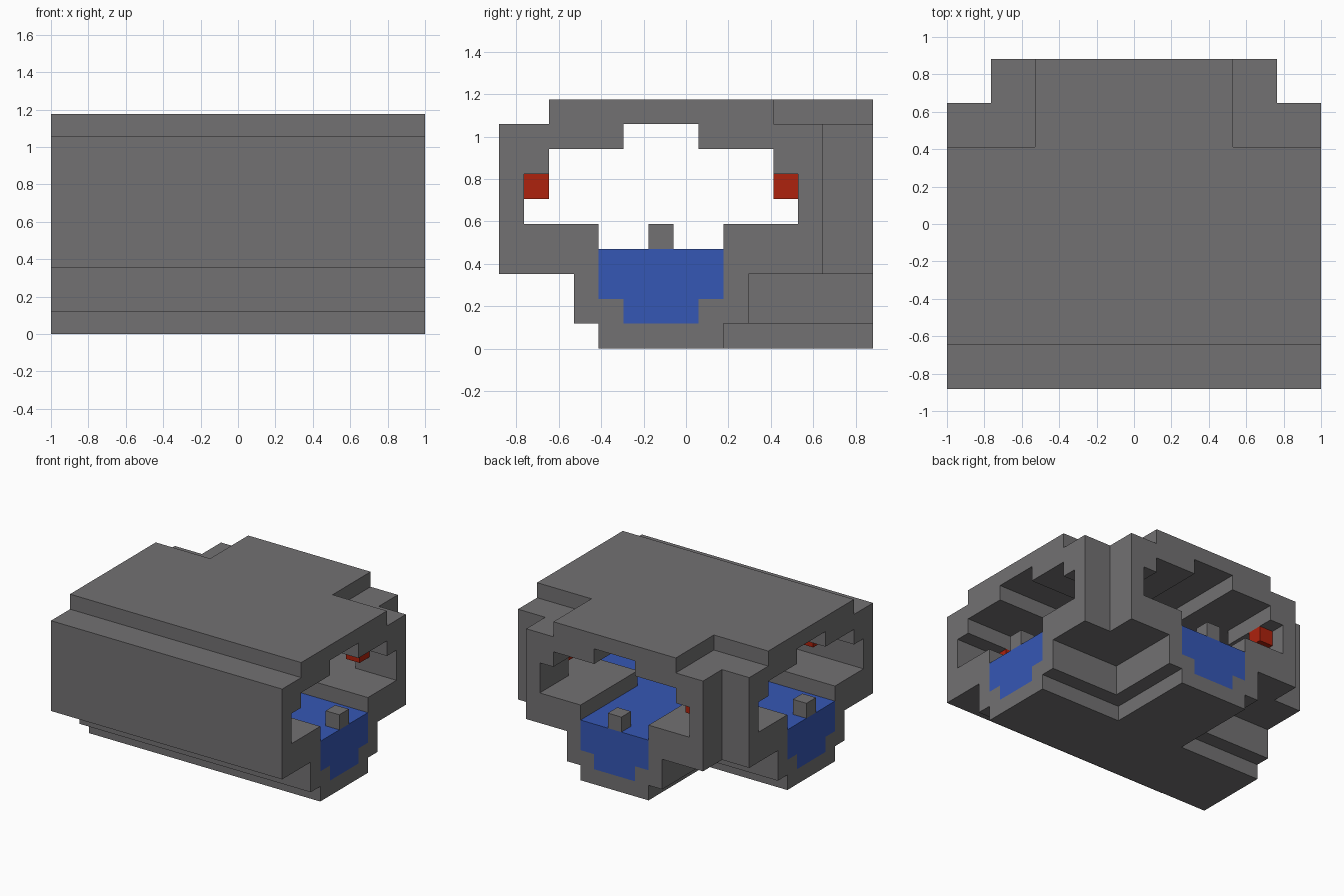
import bpy
import bmesh
from mathutils import Vector

if "Cube" in bpy.data.objects:
    bpy.data.objects.remove(bpy.data.objects["Cube"], do_unlink=True)

# Block grid: length, depth and height in cells
NX, NY, NZ = 17, 15, 10
CELL = 2 / NX
MAIN_Y = 6.5      # axis of the straight tunnel
BRANCH_X = 8.5    # axis of the rear branch

# Half widths of the tunnel cross-section by height row
OUTER = [2.5, 3.5, 3.5] + [6.5] * 6 + [4.5]
WATER = {1: 1.5, 2: 2.5, 3: 2.5}
AIR = {4: 2.5, 5: 5.5, 6: 5.5, 7: 4.5, 8: 1.5}


def material(name, rgb):
    mat = bpy.data.materials.new(name)
    mat.use_nodes = True
    mat.diffuse_color = (*rgb, 1)
    mat.node_tree.nodes["Principled BSDF"].inputs["Base Color"].default_value = (*rgb, 1)
    return mat


STONE = material("grey stone", (0.17, 0.165, 0.17))
BLUE = material("blue water", (0.036, 0.095, 0.46))
RED = material("red lamp", (0.42, 0.016, 0.004))


def sweep(half):
    """Cells of a T-shaped passage with the given half width per row."""
    rows = half.items() if isinstance(half, dict) else enumerate(half)
    cells = set()
    for k, h in rows:
        for i in range(NX):
            for j in range(NY):
                in_main = abs(j + 0.5 - MAIN_Y) < h
                in_branch = abs(i + 0.5 - BRANCH_X) < h and j + 0.5 >= MAIN_Y
                if in_main or in_branch:
                    cells.add((i, j, k))
    return cells


def build(name, cells, mat, occupied):
    """Skin a set of cells, leaving out faces buried against other cells."""
    bm = bmesh.new()
    for cell in cells:
        centre = Vector(cell) + Vector((0.5, 0.5, 0.5))
        for axis in range(3):
            for side in (-1, 1):
                step = Vector((0, 0, 0))
                step[axis] = side
                if tuple(int(c) for c in Vector(cell) + step) in occupied:
                    continue
                u, v = Vector((0, 0, 0)), Vector((0, 0, 0))
                u[(axis + 1) % 3] = 0.5 * side
                v[(axis + 2) % 3] = 0.5
                mid = centre + step / 2
                ring = [mid - u - v, mid + u - v, mid + u + v, mid - u + v]
                bm.faces.new([bm.verts.new((p - Vector((NX / 2, NY / 2, 0))) * CELL)
                              for p in ring])
    bmesh.ops.remove_doubles(bm, verts=bm.verts, dist=CELL / 100)
    mesh = bpy.data.meshes.new(name)
    bm.to_mesh(mesh)
    bm.free()
    mesh.materials.append(mat)
    obj = bpy.data.objects.new(name, mesh)
    bpy.context.collection.objects.link(obj)


# Hollow tunnel shell, the channel of water, and small fittings
water = sweep(WATER)
shell = sweep(OUTER) - sweep(AIR) - water
posts = {(0, 6, 4), (16, 6, 4), (8, 14, 4)}
lamps = {(3, 1, 6), (13, 1, 6), (14, 11, 6), (3, 13, 6)}
occupied = shell | water | posts | lamps

build("tunnel_shell", shell, STONE, occupied)
build("water_channel", water, BLUE, occupied)
build("entrance_posts", posts, STONE, occupied)
build("wall_lamps", lamps, RED, occupied)
